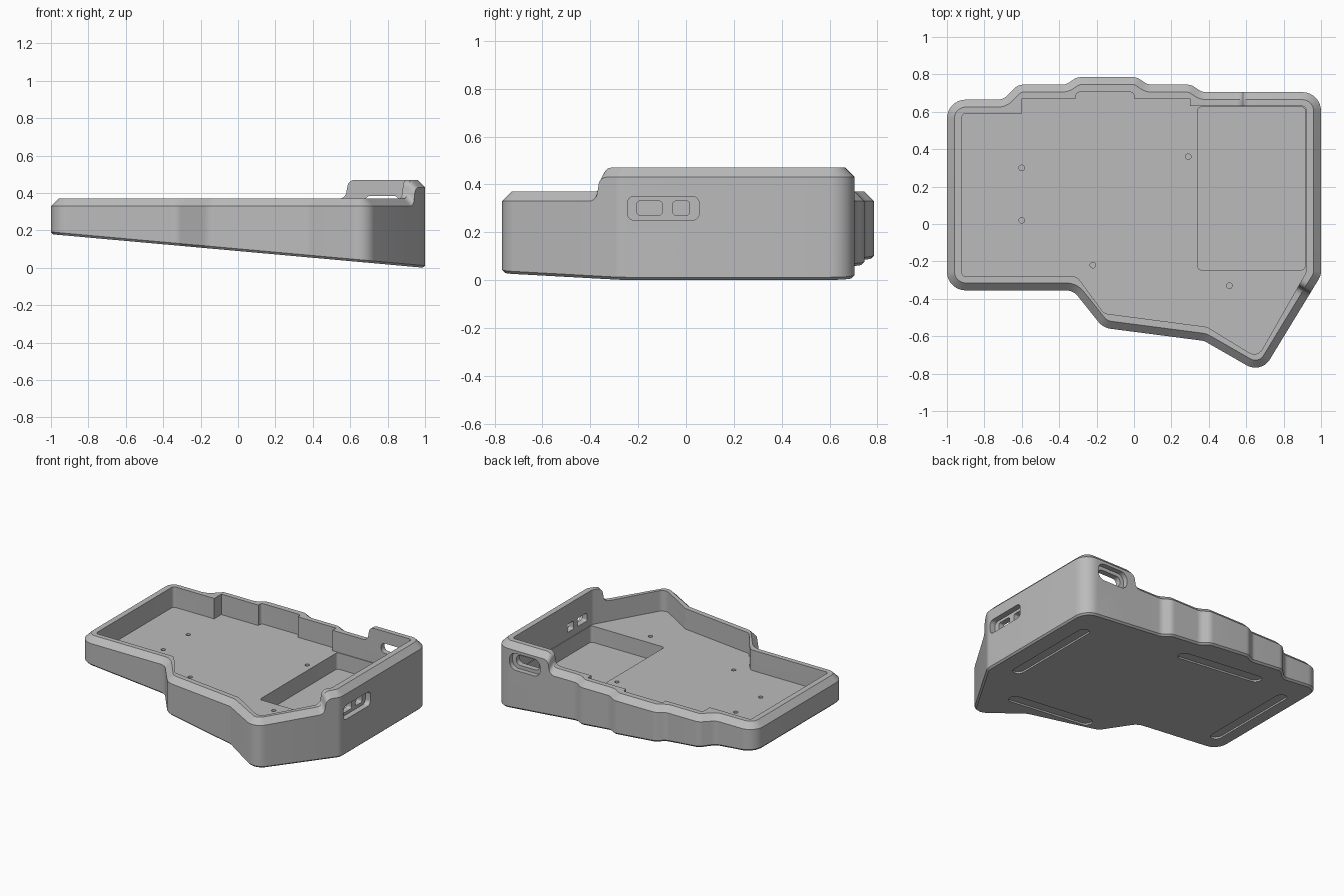
import bpy, bmesh, math
from mathutils import Vector, Matrix

if "Cube" in bpy.data.objects:
    bpy.data.objects.remove(bpy.data.objects["Cube"])

grey = bpy.data.materials.new("Matte grey")
grey.use_nodes = True
grey.diffuse_color = (0.5, 0.5, 0.5, 1)
grey.node_tree.nodes["Principled BSDF"].inputs["Base Color"].default_value = (0.5, 0.5, 0.5, 1)

RIM, RISE, CHAMFER = 0.37, 0.10, 0.04
FLOOR, WELL_FLOOR = 0.225, 0.11


def underside(x):
    return 0.09 * (1 - x)


def make_object(name, bm):
    bmesh.ops.recalc_face_normals(bm, faces=bm.faces)
    mesh = bpy.data.meshes.new(name)
    bm.to_mesh(mesh)
    bm.free()
    mesh.materials.append(grey)
    obj = bpy.data.objects.new(name, mesh)
    bpy.context.collection.objects.link(obj)
    return obj


def outline(corners, inset=0.0, segments=8):
    """Inset a counter-clockwise outline and round its corners; gives (x, y, rise)."""
    pts = [Vector(c[:2]) for c in corners]
    count = len(pts)
    dirs = [(pts[(i + 1) % count] - pts[i]).normalized() for i in range(count)]
    result = []
    for i, corner in enumerate(corners):
        radius = corner[2]
        rise = corner[3] if len(corner) > 3 else 0.0
        before, after = dirs[i - 1], dirs[i]
        n1, n2 = Vector((-before.y, before.x)), Vector((-after.y, after.x))
        p = pts[i] + (n1 + n2) * (inset / (1 + n1.dot(n2)))
        if radius == 0:
            result.append((p.x, p.y, rise))
            continue
        turn = math.atan2(before.x * after.y - before.y * after.x, before.dot(after))
        side = 1 if turn > 0 else -1
        radius = max(radius - side * inset, 0.006)
        start = p - before * radius * math.tan(abs(turn) / 2)
        centre = start + n1 * side * radius
        for k in range(segments + 1):
            q = centre + Matrix.Rotation(turn * k / segments, 2) @ (start - centre)
            result.append((q.x, q.y, rise))
    return result


def loft(name, rings):
    """Join matching rings of points into a closed solid."""
    bm = bmesh.new()
    loops = [[bm.verts.new(p) for p in ring] for ring in rings]
    for low, high in zip(loops, loops[1:]):
        for i in range(len(low)):
            j = (i + 1) % len(low)
            bm.faces.new((low[i], low[j], high[j], high[i]))
    bm.faces.new(loops[0][::-1])
    bm.faces.new(loops[-1])
    return make_object(name, bm)


def rounded_box(u0, u1, v0, v1, r):
    return outline([(u0, v0, r), (u1, v0, r), (u1, v1, r), (u0, v1, r)])


def step_profile(radius=0.04, steps=6):
    """S-shaped rise from the low rim to the high rim, as (distance, rise)."""
    angles = [math.pi / 2 * k / steps for k in range(steps + 1)]
    low = [(radius * (math.sin(t) - 1), radius * (1 - math.cos(t))) for t in angles]
    high = [(0.004 + radius * (1 - math.cos(t)), RISE - radius * (1 - math.sin(t))) for t in angles]
    return low + high


# Outer shape, with the rim rising around the back left corner
tip, bend = Vector((0.68, -0.80)), Vector((1.0, -0.275))
along = (bend - tip).normalized()
foot = tip.lerp(bend, (-0.37 - tip.y) / (bend.y - tip.y))
side_step = [(*(foot + along * s), 0, h) for s, h in step_profile()]
back_step = [(0.58 + s, 0.705, 0, h) for s, h in reversed(step_profile())]
shell = [(-1, -0.355, 0.1), (-0.325, -0.355, 0.08), (-0.165, -0.555, 0.1),
         (0.375, -0.625, 0.08), (*tip, 0.09), *side_step, (*bend, 0.09, RISE),
         (1, 0.705, 0.1, RISE), *back_step,
         (0.365, 0.705, 0.07), (0.305, 0.745, 0.07), (0.075, 0.745, 0.07), (0.015, 0.785, 0.07),
         (-0.305, 0.785, 0.07), (-0.365, 0.745, 0.07), (-0.62, 0.745, 0.07),
         (-0.70, 0.665, 0.07), (-1, 0.665, 0.1)]
edge, top = outline(shell), outline(shell, CHAMFER)
inner = outline(shell, 0.14)
case = loft("keyboard_case", [
    [(x, y, underside(x)) for x, y, h in outline(shell, 0.012)],
    [(x, y, underside(x) + 0.012) for x, y, h in edge],
    [(x, y, RIM + h - CHAMFER) for x, y, h in edge],
    [(x, y, RIM + h) for x, y, h in top],
    [(x, y, RIM + h) for x, y, h in inner],
    [(x, y, FLOOR + 0.03) for x, y, h in inner]])

cutters = []


def cut(name, shape, place, near, far):
    """Prism cutter: place(u, v, depth) gives each 3D point."""
    cutters.append(loft(name, [[place(u, v, d) for u, v, h in shape] for d in (near, far)]))


def upright(u, v, d):
    return (u, v, d)


def sideways(u, v, d):
    return (d, u, v)


def backward(u, v, d):
    return (u, d, v)


def below(u, v, d):
    return (u, v, underside(u) + d)


# Main cavity, stepped along the back wall
cavity = [(-0.92, -0.28, 0.02), (-0.305, -0.28, 0.05), (-0.16, -0.478, 0.04), (0.39, -0.55, 0.05),
          (0.66, -0.715, 0.05), (0.92, -0.26, 0.05), (0.92, 0.63, 0.02), (0.30, 0.63, 0),
          (0.30, 0.67, 0), (0, 0.67, 0), (0, 0.705, 0.02), (-0.31, 0.705, 0.02), (-0.31, 0.67, 0),
          (-0.60, 0.67, 0), (-0.60, 0.59, 0), (-0.92, 0.59, 0.02)]
cut("cavity_cutter", outline(cavity), upright, FLOOR, 0.8)

# Deep well for the controller
cut("well_cutter", rounded_box(0.34, 0.915, -0.245, 0.625, 0.02), upright, WELL_FLOOR, 0.3)

# Screw holes in the floor
for x, y in [(-0.6, 0.3), (-0.6, 0.02), (-0.22, -0.22), (0.29, 0.36), (0.51, -0.33)]:
    cut("screw_cutter", rounded_box(x - 0.015, x + 0.015, y - 0.015, y + 0.015, 0.0149),
        upright, FLOOR - 0.06, 0.3)

# Side ports: a shared recess and two openings
cut("side_recess_cutter", rounded_box(-0.245, 0.055, 0.25, 0.35, 0.03), sideways, 0.96, 1.1)
for y0, y1 in [(-0.205, -0.10), (-0.055, 0.015)]:
    cut("side_port_cutter", rounded_box(y0, y1, 0.272, 0.33, 0.012), sideways, 0.8, 1.1)

# Back port: recess and opening
cut("back_recess_cutter", rounded_box(0.65, 0.89, 0.29, 0.41, 0.05), backward, 0.67, 0.8)
cut("back_port_cutter", rounded_box(0.68, 0.86, 0.315, 0.385, 0.03), backward, 0.5, 0.8)

# Shallow slots under the case for the feet
for x, y, half_x, half_y in [(0.82, 0.15, 0.04, 0.36), (-0.86, 0.12, 0.04, 0.36),
                             (-0.25, 0.56, 0.34, 0.04), (0.28, -0.50, 0.34, 0.04)]:
    cut("foot_slot_cutter", rounded_box(x - half_x, x + half_x, y - half_y, y + half_y, 0.039),
        below, -0.1, 0.012)

# Apply the cuts
bpy.ops.object.select_all(action="DESELECT")
bpy.context.view_layer.objects.active = case
case.select_set(True)
for cutter in cutters:
    cutter.hide_render = True
    mod = case.modifiers.new(cutter.name, "BOOLEAN")
    mod.operation, mod.solver, mod.object = "DIFFERENCE", "EXACT", cutter
    bpy.ops.object.modifier_apply(modifier=mod.name)
    bpy.data.objects.remove(cutter)
bpy.ops.object.shade_smooth_by_angle(angle=math.radians(30))
